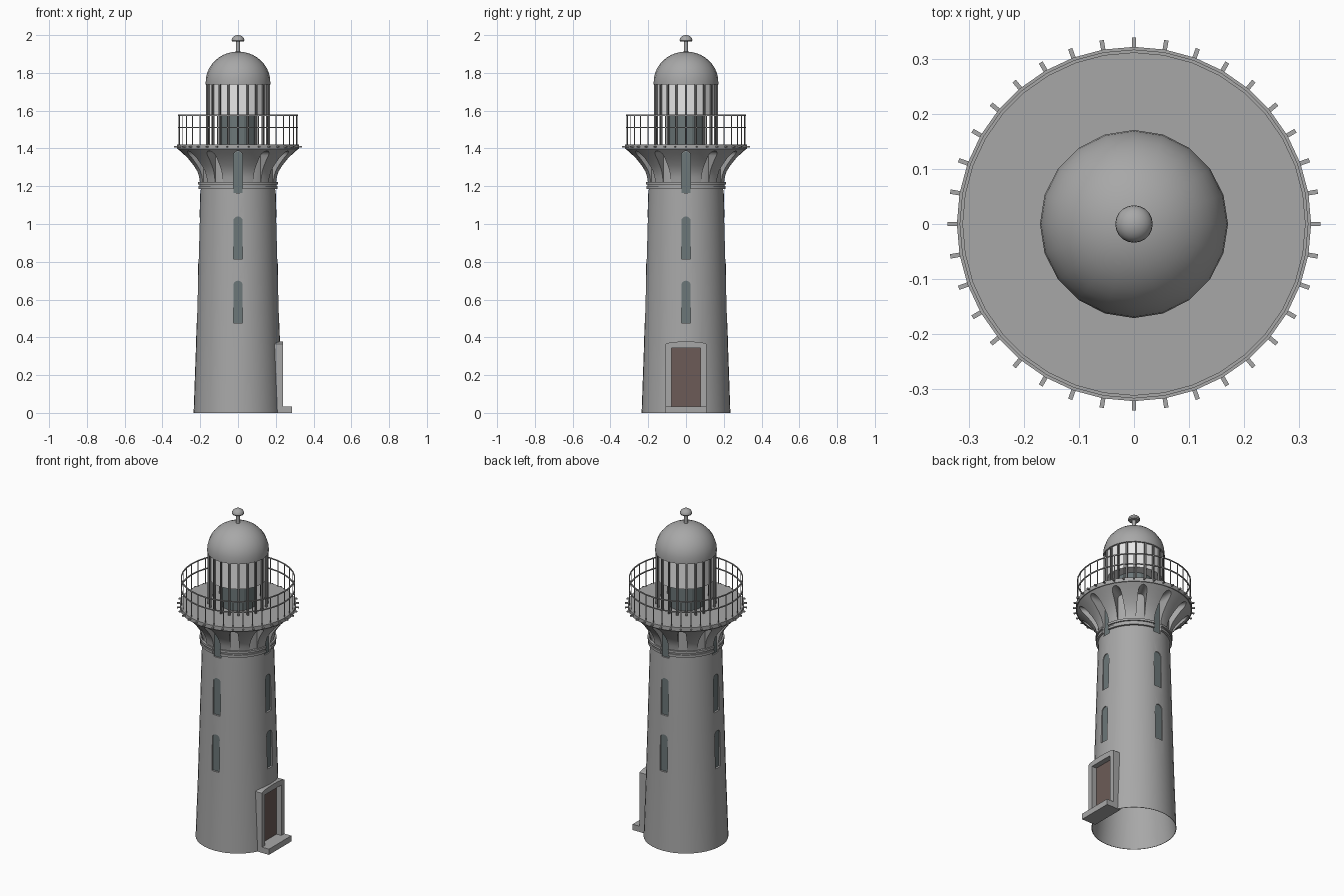
import bpy, bmesh, math
from mathutils import Matrix, Vector

if "Cube" in bpy.data.objects:
    bpy.data.objects.remove(bpy.data.objects["Cube"])


def material(name, r, g, b):
    m = bpy.data.materials.new(name)
    m.diffuse_color = (r, g, b, 1)
    m.use_nodes = True
    m.node_tree.nodes["Principled BSDF"].inputs["Base Color"].default_value = m.diffuse_color
    return m


GREY = material("stone grey", 0.39, 0.39, 0.39)
METAL = material("dark metal", 0.16, 0.16, 0.16)
LIGHT = material("pale glass", 0.8, 0.8, 0.8)
GREEN = material("window green", 0.15, 0.185, 0.19)
BROWN = material("door brown", 0.15, 0.105, 0.095)


def finish(bm, name, mat):
    bmesh.ops.recalc_face_normals(bm, faces=bm.faces)
    me = bpy.data.meshes.new(name)
    bm.to_mesh(me)
    bm.free()
    ob = bpy.data.objects.new(name, me)
    bpy.context.collection.objects.link(ob)
    me.materials.append(mat)
    return ob


def activate(ob):
    bpy.ops.object.select_all(action='DESELECT')
    ob.select_set(True)
    bpy.context.view_layer.objects.active = ob


def smooth(ob, angle=35):
    activate(ob)
    bpy.ops.object.shade_smooth_by_angle(angle=math.radians(angle))


def cut(ob, cutter):
    activate(ob)
    mod = ob.modifiers.new("cut", 'BOOLEAN')
    mod.operation, mod.solver, mod.object = 'DIFFERENCE', 'EXACT', cutter
    bpy.ops.object.modifier_apply(modifier=mod.name)


def lathe(name, profile, segs, mat, loop=False):
    """Turn (radius, height) points around z; loop closes the section into a ring."""
    bm = bmesh.new()
    rings = []
    for r, z in profile:
        if r == 0:
            rings.append([bm.verts.new((0, 0, z))] * segs)
        else:
            rings.append([bm.verts.new((r * math.cos(2 * math.pi * i / segs),
                                        r * math.sin(2 * math.pi * i / segs), z))
                          for i in range(segs)])
    pairs = list(zip(rings, rings[1:]))
    if loop:
        pairs.append((rings[-1], rings[0]))
    for a, b in pairs:
        for i in range(segs):
            j = (i + 1) % segs
            bm.faces.new(list(dict.fromkeys((a[i], a[j], b[j], b[i]))))
    return finish(bm, name, mat)


def add_box(bm, lo, hi, angle=0):
    lo, hi = Vector(lo), Vector(hi)
    mat = Matrix.Rotation(angle, 4, 'Z') @ Matrix.Translation((lo + hi) / 2) @ Matrix.Diagonal((*(hi - lo), 1))
    bmesh.ops.create_cube(bm, size=1, matrix=mat)


def add_arch(bm, width, z0, z1, rise, r0, r1, angle=0):
    """Arched prism pointing outwards from the tower axis."""
    h = width / 2
    pts = [(-h, z0), (h, z0)]
    pts += [(h * math.cos(math.pi * i / 8), z1 - rise + rise * math.sin(math.pi * i / 8)) for i in range(9)]
    rot = Matrix.Rotation(angle, 3, 'Z')
    a = [bm.verts.new(rot @ Vector((r0, y, z))) for y, z in pts]
    b = [bm.verts.new(rot @ Vector((r1, y, z))) for y, z in pts]
    bm.faces.new(a)
    bm.faces.new(b[::-1])
    for i in range(len(pts)):
        j = (i + 1) % len(pts)
        bm.faces.new((a[i], b[i], b[j], a[j]))


# Tower wall with collar mouldings
tower = lathe("tower", [(0.235, 0), (0.223, 0.34), (0.211, 0.77), (0.201, 1.13), (0.199, 1.185),
                        (0.211, 1.185), (0.211, 1.2), (0.205, 1.2), (0.205, 1.21), (0.213, 1.21),
                        (0.213, 1.223), (0.199, 1.223), (0.198, 1.4), (0.173, 1.4), (0.175, 1.13),
                        (0.186, 0.77), (0.2, 0.3), (0.232, 0)], 40, GREY, loop=True)

# Window openings and panes, three rows on four sides
rows = [(0.475, 0.70, 0.215), (0.815, 1.04, 0.206), (1.165, 1.385, 0.199)]
holes, panes = bmesh.new(), bmesh.new()
for z0, z1, r in rows:
    for k in range(4):
        add_arch(holes, 0.05, z0, z1, 0.025, 0.12, 0.3, k * math.pi / 2)
        add_arch(panes, 0.056, z0 - 0.003, z1 + 0.003, 0.028, r - 0.016, r - 0.008, k * math.pi / 2)
window_cutter = finish(holes, "window_cutter", GREY)
cut(tower, window_cutter)
finish(panes, "windows", GREEN)

# Doorway: frame, door and step on the +x side
bm = bmesh.new()
add_box(bm, (0.15, -0.078, 0.035), (0.3, 0.078, 0.343))
door_cutter = finish(bm, "door_cutter", GREY)
cut(tower, door_cutter)
bm = bmesh.new()
add_arch(bm, 0.216, 0, 0.378, 0.014, 0.19, 0.238)
frame = finish(bm, "door_frame", GREY)
cut(frame, door_cutter)
bm = bmesh.new()
add_box(bm, (0.198, -0.083, 0.03), (0.206, 0.083, 0.348))
finish(bm, "door", BROWN)
bm = bmesh.new()
add_box(bm, (0.2, -0.108, 0), (0.285, 0.108, 0.035))
finish(bm, "door_step", GREY)
smooth(tower, 30)

# Flared gallery support with twelve arched slots
flare = lathe("gallery_support", [(0.19, 1.222), (0.204, 1.222), (0.208, 1.25), (0.218, 1.28), (0.237, 1.31),
                                  (0.265, 1.345), (0.296, 1.376), (0.318, 1.397), (0.19, 1.397)],
              36, GREY, loop=True)
bm = bmesh.new()
for k in range(12):
    add_arch(bm, 0.048, 1.2, 1.387, 0.024, 0.17, 0.4, k * math.pi / 6)
slot_cutter = finish(bm, "slot_cutter", GREY)
cut(flare, slot_cutter)
smooth(flare, 30)

for c in (window_cutter, door_cutter, slot_cutter):
    bpy.data.objects.remove(c)

# Gallery deck
lathe("gallery_deck", [(0, 1.396), (0.322, 1.396), (0.322, 1.42), (0, 1.42)], 36, GREY)

# Railing: thin rails, posts and stubs around the deck edge
for name, z in (("top_rail", 1.576), ("middle_rail", 1.511)):
    lathe(name, [(0.311, z - 0.003), (0.317, z - 0.003), (0.317, z + 0.003), (0.311, z + 0.003)],
          36, GREY, loop=True)
posts, stubs, bars = bmesh.new(), bmesh.new(), bmesh.new()
for k in range(36):
    a = k * math.pi / 18
    add_box(posts, (0.312, -0.002, 1.415), (0.316, 0.002, 1.575), a)
    add_box(stubs, (0.31, -0.004, 1.405), (0.339, 0.004, 1.413), a)
finish(posts, "railing_posts", GREY)
finish(stubs, "deck_stubs", GREY)

# Lantern room: base drum, pale glazing and glazing bars
lathe("lantern_base", [(0, 1.42), (0.1, 1.42), (0.1, 1.58), (0, 1.58)], 20, GREEN)
lathe("lantern_glass", [(0, 1.58), (0.161, 1.58), (0.161, 1.742), (0, 1.742)], 20, LIGHT)
for k in range(20):
    add_box(bars, (0.157, -0.005, 1.42), (0.169, 0.005, 1.742), k * math.pi / 10)
finish(bars, "glazing_bars", METAL)

# Dome and finial
dome = [(0, 1.738), (0.171, 1.738), (0.171, 1.752)]
dome += [(0.171 * math.cos(t * math.pi / 20), 1.752 + 0.161 * math.sin(t * math.pi / 20)) for t in range(1, 10)]
smooth(lathe("dome", dome + [(0, 1.913)], 20, GREY))
smooth(lathe("finial_stem", [(0.011, 1.905), (0.011, 1.97)], 12, GREY))
cap = [(0, 1.966), (0.03, 1.966)]
cap += [(0.034 * math.cos(t * math.pi / 12), 1.972 + 0.028 * math.sin(t * math.pi / 12)) for t in range(6)]
smooth(lathe("finial_cap", cap + [(0, 2.0)], 20, GREY))
